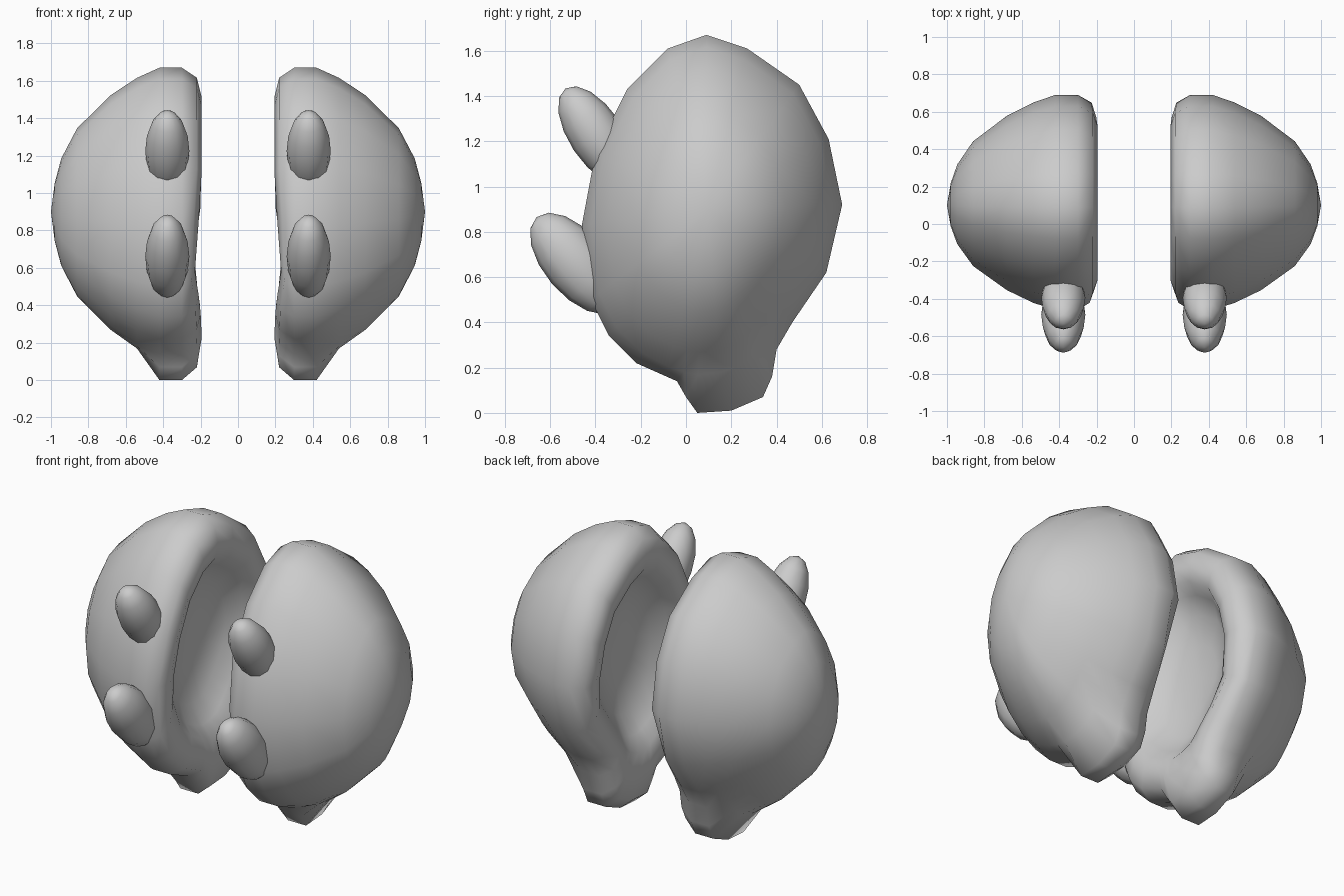
import bpy, bmesh, math
from mathutils import Matrix, Vector

if "Cube" in bpy.data.objects:
    bpy.data.objects.remove(bpy.data.objects["Cube"])

# side outline (y, z) with the short stem at the bottom
OUTER = [(.09, 1.67), (.27, 1.61), (.50, 1.45), (.63, 1.21), (.69, .92), (.62, .62), (.47, .40),
         (.40, .28), (.38, .16), (.34, .07), (.20, .01), (.05, 0), (0, .07), (-.04, .14),
         (-.22, .22), (-.34, .34), (-.42, .50), (-.46, .83), (-.40, 1.15), (-.26, 1.43), (-.08, 1.61)]
# the same outline points 7..13 when the stem has faded out
BODY = OUTER[:7] + [(.40, .31), (.31, .22), (.24, .16), (.15, .13), (.05, .12), (-.02, .13), (-.09, .15)] + OUTER[14:]
CY, CZ = .10, .90

# rings from the outer dome, round the rim and into the hollow: x, scale, stem amount
RINGS = [(.98, .20, 0), (.945, .37, 0), (.86, .58, 0), (.68, .81, 0), (.54, .93, .05),
         (.42, 1, 1), (.30, 1, 1), (.22, .93, .95), (.195, .80, .6), (.215, .69, .3),
         (.28, .61, .1), (.35, .48, 0), (.385, .25, 0)]


def finish(bm, name):
    bmesh.ops.recalc_face_normals(bm, faces=bm.faces)
    mesh = bpy.data.meshes.new(name)
    bm.to_mesh(mesh)
    bm.free()
    mesh.shade_smooth()
    ob = bpy.data.objects.new(name, mesh)
    bpy.context.collection.objects.link(ob)
    ob.modifiers.new("Mirror", 'MIRROR').use_mirror_merge = False
    return ob


# hollow half shell
bm = bmesh.new()
loops = []
for x, s, stem in RINGS:
    loop = []
    for (oy, oz), (by, bz) in zip(OUTER, BODY):
        y = CY + s * (by + (oy - by) * stem - CY)
        z = CZ + s * (bz + (oz - bz) * stem - CZ)
        dip = .04 * math.exp(-((z - .65) / .2) ** 2) if x < .25 else 0
        loop.append(bm.verts.new((x + dip, y, z)))
    loops.append(loop)
n = len(OUTER)
for a, b in zip(loops, loops[1:]):
    for i in range(n):
        j = (i + 1) % n
        bm.faces.new((a[i], a[j], b[j], b[i]))
for loop, x in ((loops[0], 1.0), (loops[-1], .395)):
    tip = bm.verts.new((x, CY, CZ))
    for i in range(n):
        bm.faces.new((loop[i], loop[(i + 1) % n], tip))
finish(bm, "shell")


# rounded pegs on the front, leaning up and forward
def peg(name, centre, direction, width, length):
    bm = bmesh.new()
    bmesh.ops.create_uvsphere(bm, u_segments=12, v_segments=8, radius=1)
    rot = Vector((0, 0, 1)).rotation_difference(Vector(direction)).to_matrix().to_4x4()
    m = Matrix.Translation(centre) @ rot @ Matrix.Diagonal((.118, width, length, 1))
    bmesh.ops.transform(bm, matrix=m, verts=bm.verts)
    finish(bm, name)


peg("upper_peg", (.378, -.395, 1.225), (0, -.55, .83), .12, .25)
peg("lower_peg", (.378, -.485, .66), (0, -.65, .76), .14, .27)
